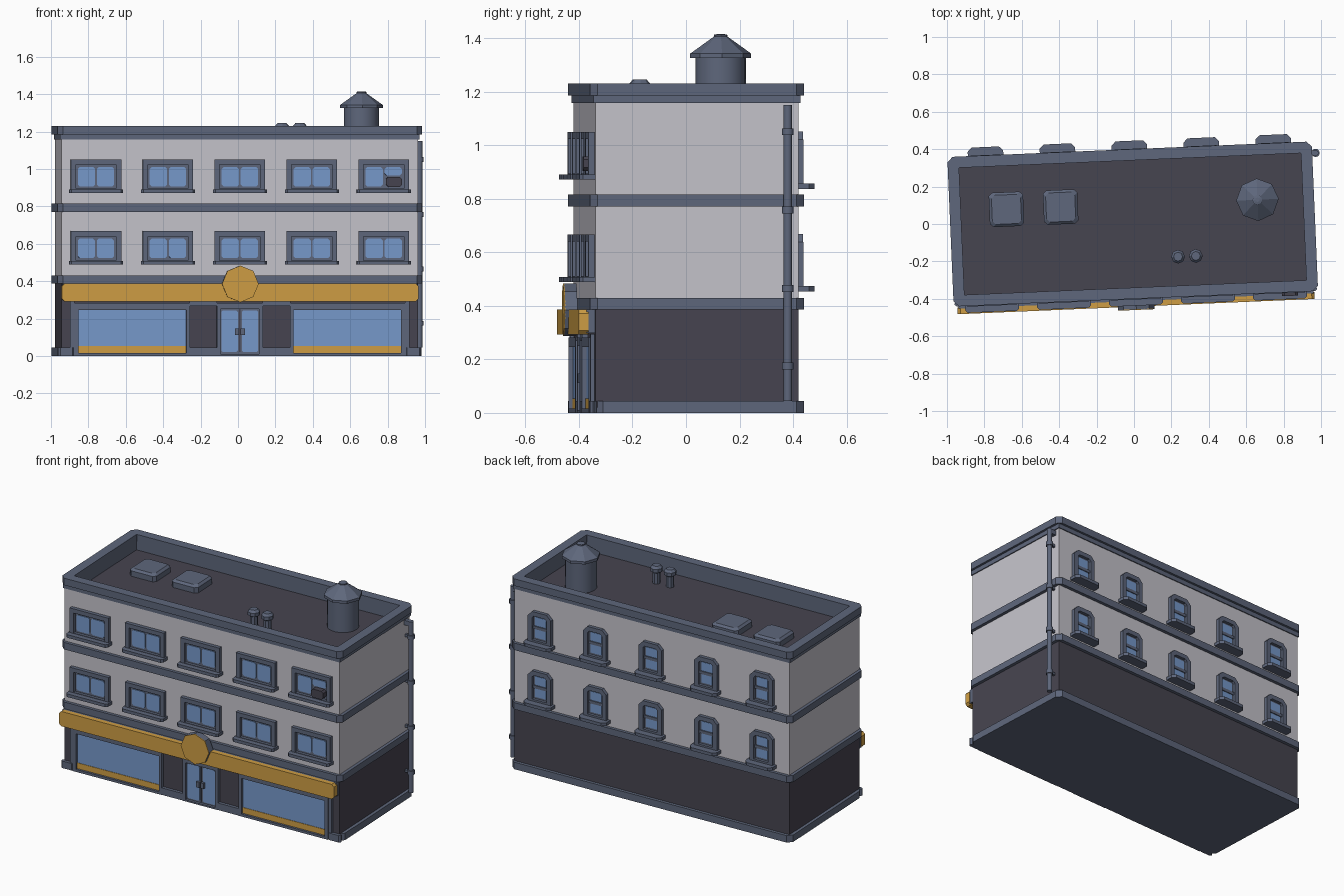
import bpy, bmesh, math
from mathutils import Matrix

if "Cube" in bpy.data.objects:
    bpy.data.objects.remove(bpy.data.objects["Cube"])

# The whole block is turned slightly; parts are built in local (u, v, z)
PLACE = Matrix.Translation((-0.007, 0, 0)) @ Matrix.Rotation(math.radians(2.45), 4, 'Z')


def material(name, rgb):
    m = bpy.data.materials.new(name)
    m.diffuse_color = (*rgb, 1)
    m.use_nodes = True
    m.node_tree.nodes["Principled BSDF"].inputs["Base Color"].default_value = m.diffuse_color
    return m


WALL = material("light_wall", (0.56, 0.55, 0.60))
TRIM = material("slate_trim", (0.112, 0.135, 0.20))
DARK = material("dark_wall", (0.062, 0.058, 0.080))
GOLD = material("gold", (0.62, 0.34, 0.058))
GLASS = material("blue_glass", (0.185, 0.32, 0.60))


def loft(name, rings, mat, closed=False, smooth=False):
    """Skin a list of equal-sized rings; cap the ends, or join last to first."""
    bm = bmesh.new()
    vs = [[bm.verts.new(p) for p in r] for r in rings]
    n = len(vs[0])
    pairs = list(zip(vs, vs[1:])) + ([(vs[-1], vs[0])] if closed else [])
    for a, b in pairs:
        for i in range(n):
            bm.faces.new((a[i], a[(i + 1) % n], b[(i + 1) % n], b[i]))
    if not closed:
        bm.faces.new(vs[0])
        bm.faces.new(vs[-1])
    bmesh.ops.recalc_face_normals(bm, faces=bm.faces[:])
    me = bpy.data.meshes.new(name)
    bm.to_mesh(me)
    bm.free()
    me.transform(PLACE)
    me.materials.append(mat)
    ob = bpy.data.objects.new(name, me)
    bpy.context.collection.objects.link(ob)
    if smooth:
        bpy.ops.object.select_all(action='DESELECT')
        ob.select_set(True)
        bpy.context.view_layer.objects.active = ob
        bpy.ops.object.shade_smooth_by_angle(angle=math.radians(35))
    return ob


def rect(x0, x1, y0, y1, c=0.0, top=None):
    """Rectangle with chamfer c (top overrides it for the upper corners)."""
    t = c if top is None else top
    if c == 0 and t == 0:
        return [(x0, y0), (x1, y0), (x1, y1), (x0, y1)]
    c = max(c, 0.001)
    return [(x0 + c, y0), (x1 - c, y0), (x1, y0 + c), (x1, y1 - t),
            (x1 - t, y1), (x0 + t, y1), (x0, y1 - t), (x0, y0 + c)]


def up(poly, z):
    return [(x, y, z) for x, y in poly]


def face(poly, v):
    return [(x, v, z) for x, z in poly]


def slab(name, poly, z0, z1, mat, hole=None):
    if hole:
        return loft(name, [up(poly, z0), up(poly, z1), up(hole, z1), up(hole, z0)], mat, True)
    return loft(name, [up(poly, z0), up(poly, z1)], mat)


def panel(name, poly, v0, v1, mat, hole=None):
    if hole:
        return loft(name, [face(poly, v0), face(poly, v1), face(hole, v1), face(hole, v0)], mat, True)
    return loft(name, [face(poly, v0), face(poly, v1)], mat)


def lathe(name, u, v, profile, n, mat, smooth=False):
    ang = [2 * math.pi * i / n for i in range(n)]
    return loft(name, [[(u + r * math.cos(a), v + r * math.sin(a), z) for a in ang]
                       for r, z in profile], mat, smooth=smooth)


# Main body, ledges and parapet
body = rect(-0.955, 0.955, -0.38, 0.38)
ledge = rect(-0.975, 0.975, -0.40, 0.40, 0.028)
slab("ground_floor_wall", body, 0.02, 0.40, DARK)
slab("upper_wall", body, 0.40, 1.125, WALL)
slab("base_plinth", rect(-0.975, 0.975, -0.38, 0.40, 0.028), 0, 0.045, TRIM)
slab("lower_ledge", ledge, 0.387, 0.43, TRIM)
slab("middle_ledge", ledge, 0.77, 0.815, TRIM)
slab("roof_deck", rect(-0.93, 0.93, -0.355, 0.355), 1.12, 1.13, DARK)
slab("parapet_outside", body, 1.125, 1.157, WALL, rect(-0.93, 0.93, -0.355, 0.355))
slab("parapet_inside", rect(-0.94, 0.94, -0.365, 0.365), 1.12, 1.2, TRIM,
     rect(-0.915, 0.915, -0.34, 0.34))
slab("cornice_band", rect(-0.961, 0.961, -0.386, 0.386), 1.157, 1.19, TRIM,
     rect(-0.93, 0.93, -0.355, 0.355))
slab("cornice", ledge, 1.185, 1.23, TRIM, rect(-0.915, 0.915, -0.34, 0.34, 0.002))

# Upper floor windows, front and back
for floor, dz in enumerate((0, 0.383)):
    for i in range(5):
        c = (i - 2) * 0.385
        tag = f"{floor + 1}_{i + 1}"
        ac = floor == 1 and i == 4
        panel("front_frame_" + tag, rect(c - 0.135, c + 0.135, 0.495 + dz, 0.667 + dz),
              -0.375, -0.404, TRIM, rect(c - 0.108, c + 0.108, 0.511 + dz, 0.64 + dz))
        panel("front_sash_" + tag, rect(c - 0.11, c + 0.11, 0.51 + dz, 0.642 + dz),
              -0.375, -0.385, TRIM)
        slab("front_sill_" + tag, rect(c - 0.144, c + 0.144, -0.437, -0.375, 0.012, 0),
             0.488 + dz, 0.508 + dz, TRIM)
        for side, a, b in (("left", -0.097, -0.005), ("right", 0.005, 0.097)):
            low = 0.582 if ac and side == "right" else 0.523
            panel(f"front_pane_{side}_{tag}", rect(c + a, c + b, low + dz, 0.627 + dz, 0.010),
                  -0.38, -0.39, GLASS)
        # Back window: clipped-top frame, sill and two sashes
        panel("back_frame_" + tag, rect(c - 0.08, c + 0.08, 0.465 + dz, 0.668 + dz, 0, 0.03),
              0.375, 0.402, TRIM,
              rect(c - 0.05, c + 0.05, 0.485 + dz, 0.64 + dz, 0, 0.012))
        slab("back_sill_" + tag, rect(c - 0.095, c + 0.095, 0.375, 0.445, 0, 0.022),
             0.453 + dz, 0.473 + dz, TRIM)
        panel("back_sash_" + tag, rect(c - 0.055, c + 0.055, 0.48 + dz, 0.642 + dz),
              0.375, 0.384, TRIM)
        panel("back_mid_rail_" + tag, rect(c - 0.05, c + 0.05, 0.553 + dz, 0.572 + dz),
              0.38, 0.392, TRIM)
        panel("back_pane_low_" + tag, rect(c - 0.038, c + 0.038, 0.497 + dz, 0.552 + dz),
              0.38, 0.388, GLASS)
        panel("back_pane_high_" + tag, rect(c - 0.038, c + 0.038, 0.573 + dz, 0.63 + dz),
              0.38, 0.387, GLASS)
panel("air_conditioner", rect(0.782, 0.866, 0.904, 0.958, 0.012), -0.38, -0.42, DARK)

# Shop windows, piers and door
for s, side in ((-1, "left"), (1, "right")):
    def span(a, b):
        return (a, b) if s > 0 else (-b, -a)
    panel("shop_frame_" + side, rect(*span(0.268, 0.888), 0, 0.282), -0.375, -0.402, TRIM,
          rect(*span(0.287, 0.863), 0.016, 0.246))
    panel("shop_glass_" + side, rect(*span(0.287, 0.863), 0.05, 0.246), -0.375, -0.385, GLASS)
    panel("shop_gold_band_" + side, rect(*span(0.287, 0.863), 0.012, 0.053), -0.376, -0.388, GOLD)
    slab("pier_base_" + side, rect(*span(0.122, 0.27), -0.40, -0.375), 0, 0.045, TRIM)
    slab("corner_base_" + side, rect(*span(0.885, 0.97), -0.40, -0.375, 0.01), 0, 0.045, TRIM)
    panel("pier_head_" + side, rect(*span(0.122, 0.27), 0.268, 0.295), -0.375, -0.40, TRIM)
    panel("corner_strip_" + side, rect(*span(0.885, 0.908), 0, 0.295), -0.375, -0.396, TRIM)
    panel("door_leaf_" + side, rect(*span(0.003, 0.104), 0.008, 0.252), -0.375, -0.385, TRIM)
    panel("door_glass_" + side, rect(*span(0.011, 0.098), 0.02, 0.243, 0.008), -0.38, -0.39, GLASS)
    panel("door_handle_" + side, rect(*span(0.004, 0.026), 0.112, 0.148), -0.38, -0.405, TRIM)
panel("door_frame", rect(-0.123, 0.123, 0, 0.282), -0.375, -0.402, TRIM,
      rect(-0.103, 0.103, 0.01, 0.25))

# Sign board and octagonal medallion
panel("sign_backing", rect(-0.95, 0.95, 0.298, 0.387), -0.375, -0.412, TRIM)
panel("sign_board", rect(-0.955, 0.955, 0.292, 0.387, 0.015), -0.405, -0.442, GOLD)
octagon = [(0.098 * math.cos(k * math.pi / 4), 0.385 + 0.098 * math.sin(k * math.pi / 4))
           for k in range(8)]
panel("medallion_rim", octagon, -0.41, -0.456, TRIM)
panel("medallion_face", octagon, -0.455, -0.46, GOLD)

# Drain pipe with collars and brackets
lathe("drain_pipe", 0.993, 0.338, [(0.016, 0.045), (0.016, 1.15)], 12, TRIM, True)
for k, z in enumerate((0.175, 0.465, 0.757, 1.05)):
    lathe(f"pipe_collar_{k + 1}", 0.993, 0.338, [(0.022, z - 0.013), (0.022, z + 0.013)], 12, TRIM, True)
    slab(f"pipe_bracket_{k + 1}", rect(0.95, 0.985, 0.33, 0.346), z - 0.008, z + 0.008, TRIM)
slab("pipe_elbow", rect(0.95, 0.993, 0.324, 0.352), 1.12, 1.15, TRIM)

# Roof: water tank, vents and hatches
lathe("tank_body", 0.672, 0.101, [(0.094, 1.125), (0.094, 1.33)], 16, TRIM, True)
lathe("tank_roof", 0.672, 0.101, [(0.114, 1.325), (0.114, 1.342), (0.026, 1.405), (0.026, 1.412),
                                  (0.012, 1.415)], 8, TRIM)
for k, u in enumerate((0.235, 0.33)):
    lathe(f"vent_{k + 1}", u, -0.185, [(0.024, 1.125), (0.024, 1.2), (0.037, 1.208),
                                       (0.037, 1.23), (0.024, 1.245)], 8, TRIM)
for k, u in enumerate((-0.671, -0.381)):
    loft(f"roof_hatch_{k + 1}", [up(rect(u - h, u + h, 0.107 - h, 0.107 + h, 0.018), z)
                                 for h, z in ((0.092, 1.125), (0.092, 1.165), (0.078, 1.178))], TRIM)
